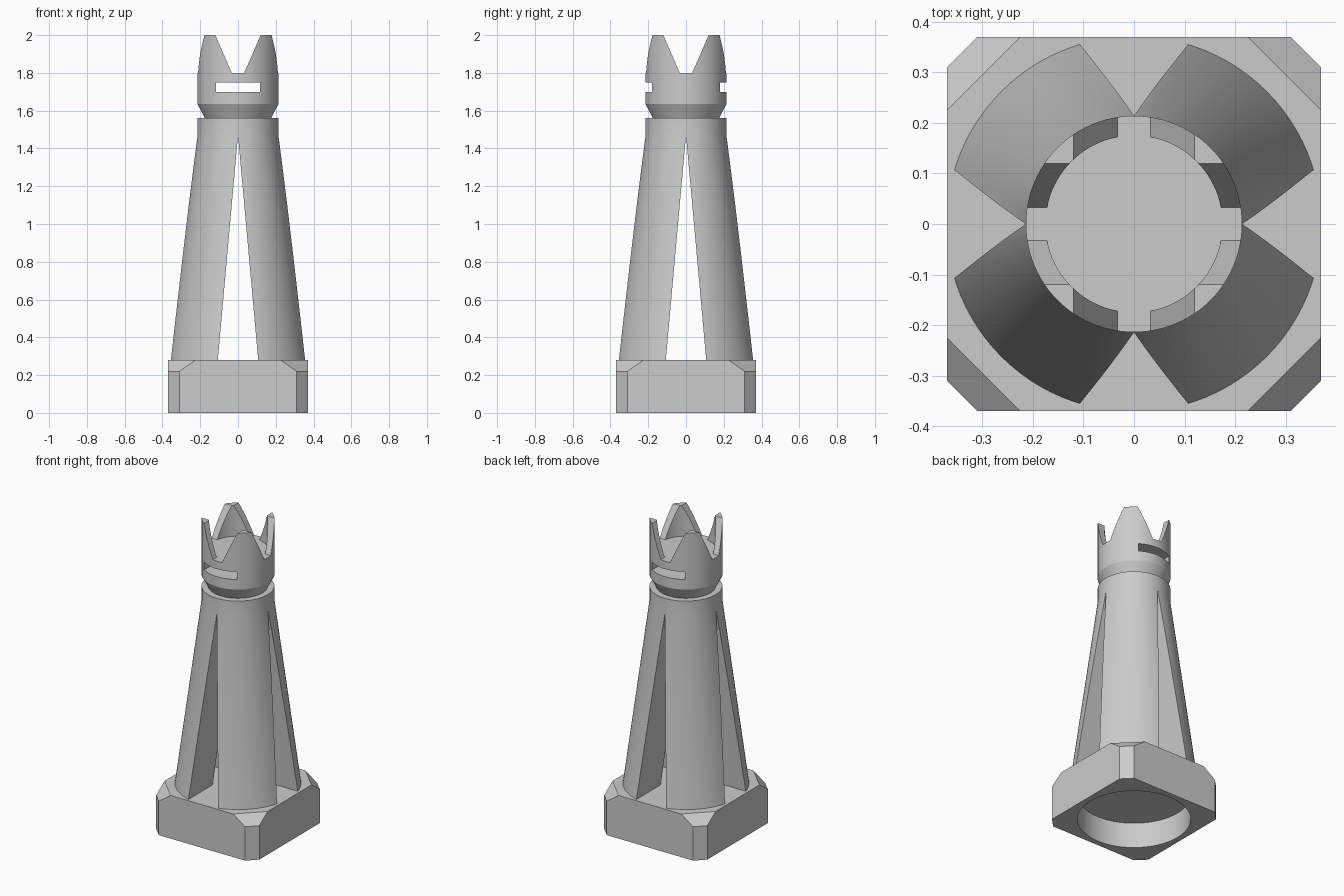
import bpy, bmesh, math
from mathutils import Matrix

cube = bpy.data.objects.get("Cube")
if cube:
    bpy.data.objects.remove(cube, do_unlink=True)

stone = bpy.data.materials.new("light_grey")
stone.use_nodes = True
GREY = (0.6, 0.6, 0.6, 1)
stone.diffuse_color = GREY
for node in stone.node_tree.nodes:
    if node.type == 'BSDF_PRINCIPLED':
        node.inputs["Base Color"].default_value = GREY

SEGMENTS = 96
TOP_OF_BASE, TOP_OF_TOWER = 0.28, 1.56
RADIUS, CAVITY = 0.214, 0.175


def finish(bm, name):
    bmesh.ops.recalc_face_normals(bm, faces=bm.faces)
    mesh = bpy.data.meshes.new(name)
    bm.to_mesh(mesh)
    bm.free()
    mesh.materials.append(stone)
    ob = bpy.data.objects.new(name, mesh)
    bpy.context.collection.objects.link(ob)
    return ob


def lathe(name, profile):
    """Turn (radius, z) points about z and cap both ends."""
    bm = bmesh.new()
    angles = [math.tau * i / SEGMENTS for i in range(SEGMENTS)]
    rings = [[bm.verts.new((r * math.cos(a), r * math.sin(a), z)) for a in angles]
             for r, z in profile]
    for low, high in zip(rings, rings[1:]):
        for i in range(SEGMENTS):
            j = (i + 1) % SEGMENTS
            bm.faces.new((low[i], low[j], high[j], high[i]))
    bm.faces.new(rings[0])
    bm.faces.new(rings[-1])
    return finish(bm, name)


def prism(name, outline, turn=0):
    """Extrude an (x, z) outline right through y, then turn it about z."""
    bm = bmesh.new()
    face = bm.faces.new([bm.verts.new((x, -1, z)) for x, z in outline])
    ext = bmesh.ops.extrude_face_region(bm, geom=[face])["geom"]
    bmesh.ops.translate(bm, vec=(0, 2, 0),
                        verts=[g for g in ext if isinstance(g, bmesh.types.BMVert)])
    bmesh.ops.rotate(bm, verts=bm.verts, matrix=Matrix.Rotation(turn, 3, 'Z'))
    return finish(bm, name)


def cut(target, cutter):
    cutter.hide_render = True
    mod = target.modifiers.new("cut", 'BOOLEAN')
    mod.operation, mod.solver, mod.object = 'DIFFERENCE', 'EXACT', cutter
    bpy.context.view_layer.objects.active = target
    bpy.ops.object.modifier_apply(modifier=mod.name)
    bpy.data.objects.remove(cutter, do_unlink=True)


def smooth(ob):
    bpy.ops.object.select_all(action='DESELECT')
    ob.select_set(True)
    bpy.context.view_layer.objects.active = ob
    bpy.ops.object.shade_smooth_by_angle(angle=math.radians(20))


# Square base with clipped corners and sloping corner tops
HALF = 0.37
bm = bmesh.new()
for corner, z in ((0.31, 0), (0.31, 0.22), (0.225, TOP_OF_BASE)):
    for sx in (-1, 1):
        for sy in (-1, 1):
            bm.verts.new((sx * HALF, sy * corner, z))
            bm.verts.new((sx * corner, sy * HALF, z))
bmesh.ops.convex_hull(bm, input=bm.verts)
bmesh.ops.dissolve_limit(bm, angle_limit=0.02, verts=bm.verts, edges=bm.edges)
base = finish(bm, "base")

# Round recess under the base
cut(base, lathe("recess_cutter", [(0.333, -0.1), (0.333, 0.165)]))

# Tapered tower, split into four legs by crossing tall triangles
APEX = 1.47
tower = lathe("tower_legs", [(0.371, TOP_OF_BASE), (RADIUS, APEX), (RADIUS, TOP_OF_TOWER)])
low = 0.2
half_width = 0.107 * (APEX - low) / (APEX - TOP_OF_BASE)
for turn in (0, math.pi / 2):
    cut(tower, prism("leg_gap_cutter",
                     [(-half_width, low), (half_width, low), (0, APEX)], turn))

# Crown with a flared foot and a round cavity
FLOOR = 1.8
crown = lathe("crown", [(CAVITY, TOP_OF_TOWER), (RADIUS, 1.635), (RADIUS, 2),
                        (CAVITY, 2), (CAVITY, FLOOR)])

# Four V notches in the crown rim, widening upward
slope = (0.12 - 0.033) / (2 - FLOOR)
wide = 0.033 + slope * 0.3
for turn in (0, math.pi / 2):
    cut(crown, prism("notch_cutter", [(-0.033, FLOOR), (0.033, FLOOR),
                                      (wide, FLOOR + 0.3), (-wide, FLOOR + 0.3)], turn))

# Slot through the crown from front to back
cut(crown, prism("slot_cutter", [(-0.117, 1.7), (0.117, 1.7), (0.117, 1.75), (-0.117, 1.75)]))

for part in (base, tower, crown):
    smooth(part)
